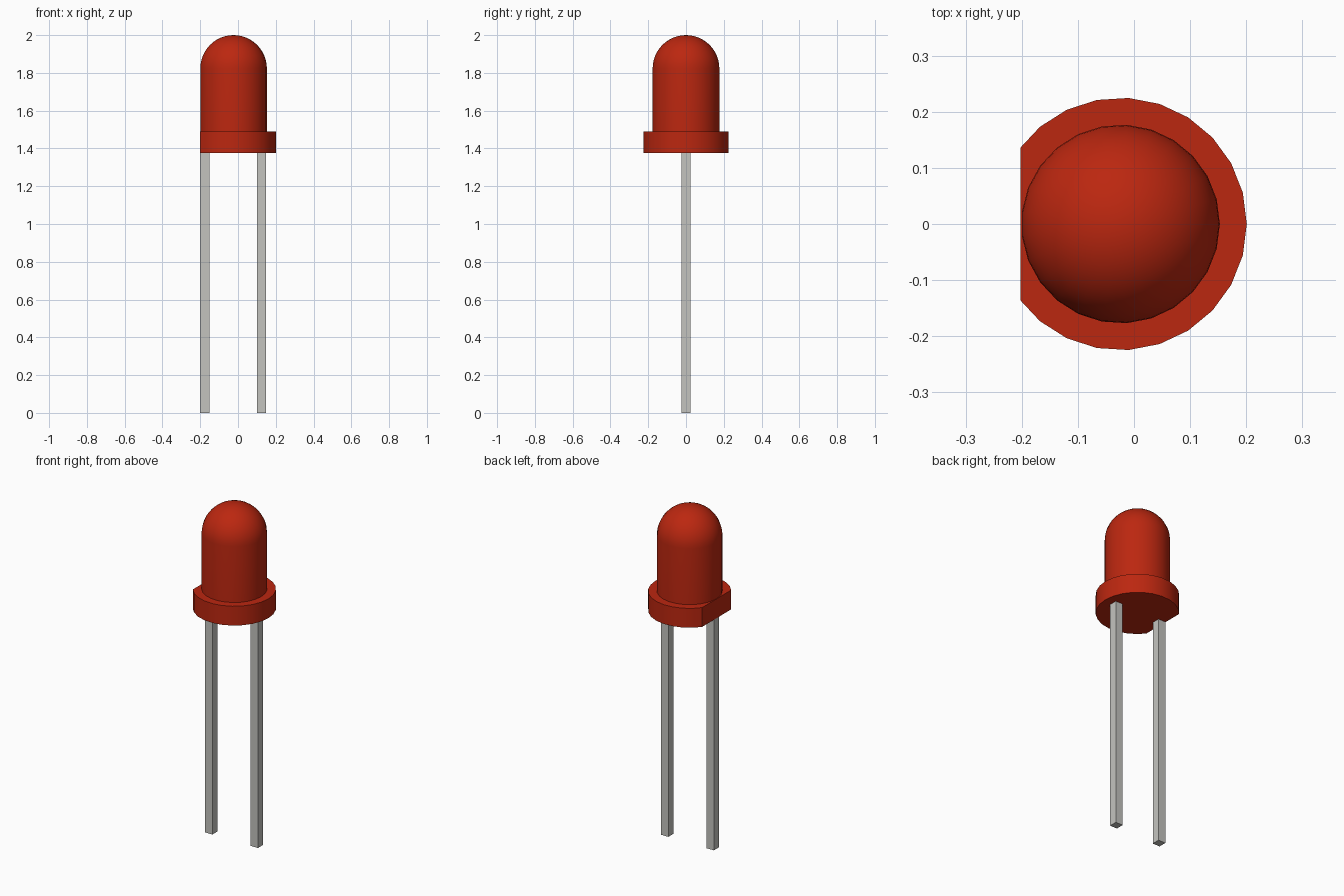
import bpy, bmesh, math

cube = bpy.data.objects.get("Cube")
if cube:
    bpy.data.objects.remove(cube, do_unlink=True)

SEGMENTS = 25
AXIS_X = -0.024          # the round body sits slightly off centre
LENS_R, RIM_R = 0.177, 0.225
FLAT_X = -0.202          # flat side of the rim
RIM_BOTTOM, RIM_TOP, TOP = 1.375, 1.49, 2.0


def make_material(name, rgb):
    mat = bpy.data.materials.new(name)
    mat.use_nodes = True
    colour = (*rgb, 1.0)
    mat.diffuse_color = colour
    mat.node_tree.nodes["Principled BSDF"].inputs["Base Color"].default_value = colour
    return mat


def add_object(name, bm, mat):
    bmesh.ops.recalc_face_normals(bm, faces=bm.faces)
    mesh = bpy.data.meshes.new(name)
    bm.to_mesh(mesh)
    bm.free()
    mesh.materials.append(mat)
    obj = bpy.data.objects.new(name, mesh)
    bpy.context.collection.objects.link(obj)
    return obj


def lathe(profile):
    """Spin an (r, z) profile around the body axis."""
    bm = bmesh.new()
    verts = [bm.verts.new((AXIS_X + r, 0, z)) for r, z in profile]
    edges = [bm.edges.new(pair) for pair in zip(verts, verts[1:])]
    bmesh.ops.spin(bm, geom=verts + edges, cent=(AXIS_X, 0, 0), axis=(0, 0, 1),
                   angle=2 * math.pi, steps=SEGMENTS, use_duplicate=False)
    bmesh.ops.remove_doubles(bm, verts=bm.verts, dist=1e-5)
    return bm


def shade_smooth(obj):
    bpy.ops.object.select_all(action='DESELECT')
    obj.select_set(True)
    bpy.context.view_layer.objects.active = obj
    bpy.ops.object.shade_smooth_by_angle(angle=math.radians(35))


red = make_material("red plastic", (0.50, 0.020, 0.005))
metal = make_material("grey metal", (0.55, 0.55, 0.52))

# Lens: cylinder with a hemispherical dome
dome_z = TOP - LENS_R
arc = [math.radians(90 * i / 12) for i in range(13)]
profile = [(0, RIM_TOP - 0.04), (LENS_R, RIM_TOP - 0.04)]
profile += [(LENS_R * math.cos(a), dome_z + LENS_R * math.sin(a)) for a in arc]
shade_smooth(add_object("lens", lathe(profile), red))

# Rim: disc with one side cut flat
bm = lathe([(0, RIM_BOTTOM), (RIM_R, RIM_BOTTOM), (RIM_R, RIM_TOP), (0, RIM_TOP)])
cut = bmesh.ops.bisect_plane(bm, geom=bm.verts[:] + bm.edges[:] + bm.faces[:],
                             plane_co=(FLAT_X, 0, 0), plane_no=(-1, 0, 0),
                             clear_outer=True)
bmesh.ops.holes_fill(bm, edges=[e for e in bm.edges if e.is_boundary])
shade_smooth(add_object("rim", bm, red))

# Leads: two square wires
LEAD_W = 0.048
for name, x in (("right_lead", -0.176), ("left_lead", 0.124)):
    bm = bmesh.new()
    bmesh.ops.create_cube(bm, size=1)
    bmesh.ops.scale(bm, vec=(LEAD_W, LEAD_W, RIM_BOTTOM + 0.01), verts=bm.verts)
    bmesh.ops.translate(bm, vec=(x, 0, (RIM_BOTTOM + 0.01) / 2), verts=bm.verts)
    add_object(name, bm, metal)
